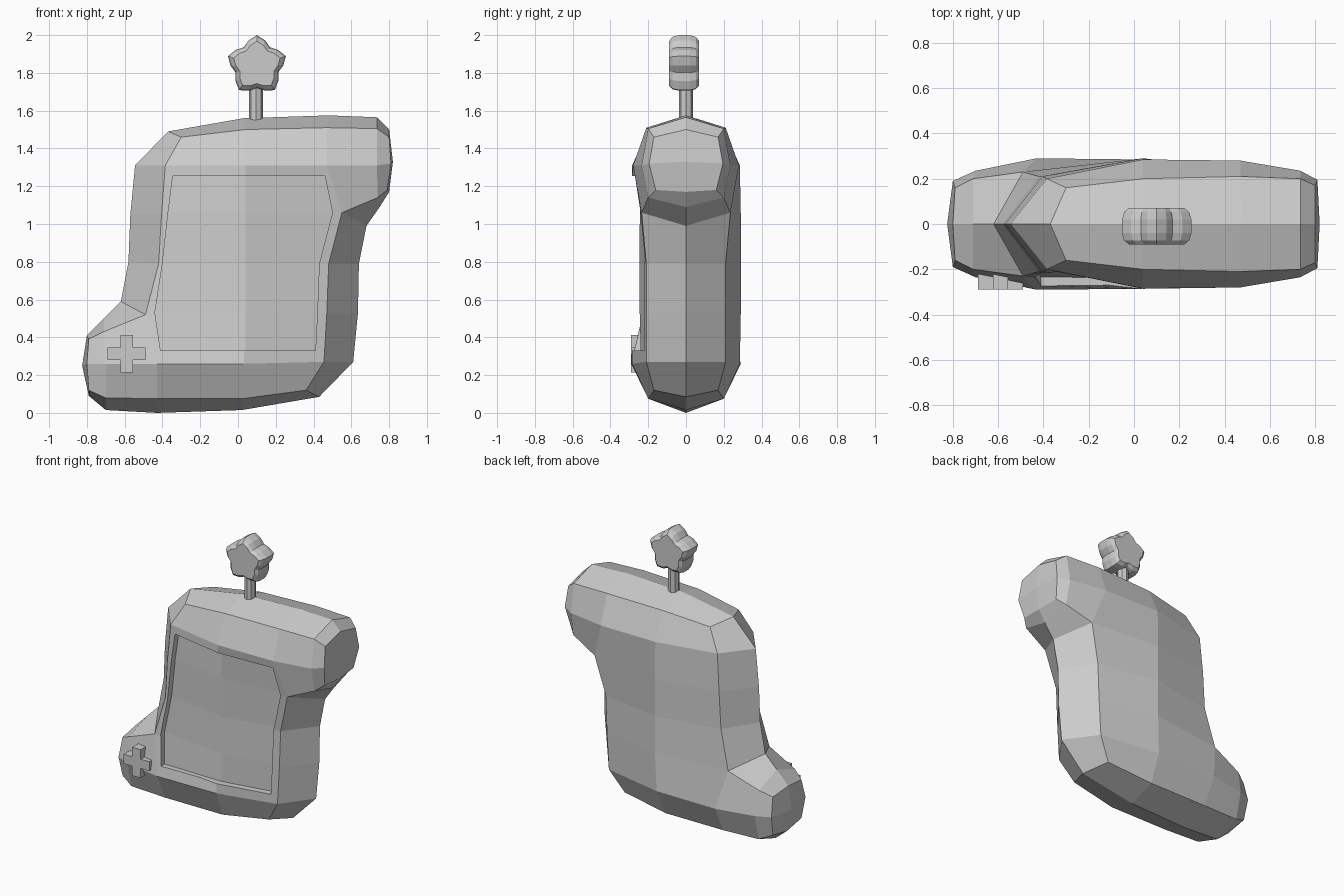
import bpy, bmesh, math
from mathutils import Vector
from mathutils.bvhtree import BVHTree

if "Cube" in bpy.data.objects:
    bpy.data.objects.remove(bpy.data.objects["Cube"])


def make_object(name, verts, faces):
    bm = bmesh.new()
    vs = [bm.verts.new(v) for v in verts]
    for f in faces:
        bm.faces.new([vs[i] for i in f])
    bmesh.ops.recalc_face_normals(bm, faces=bm.faces)
    me = bpy.data.meshes.new(name)
    bm.to_mesh(me)
    bm.free()
    ob = bpy.data.objects.new(name, me)
    bpy.context.collection.objects.link(ob)
    return ob


def loft(name, rings):
    """Closed solid from equal-length rings of points."""
    n = len(rings[0])
    verts = [p for r in rings for p in r]
    faces = [list(range(n)), list(range(len(verts) - n, len(verts)))]
    for k in range(len(rings) - 1):
        for i in range(n):
            j = (i + 1) % n
            faces.append([k * n + i, k * n + j, (k + 1) * n + j, (k + 1) * n + i])
    return make_object(name, verts, faces)


# Body: silhouette ridge at y = 0 (x, z)
ridge = [(-.37, 1.49), (.03, 1.56), (.48, 1.575), (.735, 1.565), (.80, 1.50), (.82, 1.33),
         (.80, 1.17), (.75, 1.09), (.68, .99), (.64, .79), (.635, .53), (.61, .27),
         (.43, .085), (.02, .015), (-.43, 0), (-.70, .015), (-.79, .09), (-.825, .25),
         (-.80, .41), (-.71, .50), (-.62, .59), (-.58, .80), (-.57, 1.05), (-.545, 1.31)]
# Matching shoulder ring (x, z, half depth)
shoulder = [(-.30, 1.46, .16), (.04, 1.50, .20), (.47, 1.51, .21), (.735, 1.505, .20),
            (.80, 1.46, .17), (.81, 1.32, .195), (.79, 1.18, .16), (.74, 1.14, .20),
            (.55, 1.06, .235), (.48, .79, .21), (.47, .53, .21), (.455, .27, .21),
            (.36, .12, .17), (.02, .075, .20), (-.43, .075, .20), (-.70, .08, .19),
            (-.79, .12, .16), (-.80, .26, .19), (-.79, .39, .16), (-.71, .43, .20),
            (-.49, .52, .23), (-.42, .79, .21), (-.405, 1.05, .21), (-.385, 1.31, .20)]
# Points inside the broad face
inside = [(.04, 1.31, .285), (.47, 1.31, .28), (.735, 1.31, .235), (.04, 1.05, .29),
          (.04, .79, .29), (.04, .53, .29), (.03, .26, .285), (-.43, .26, .29), (-.70, .26, .235)]
a, b, d, c1, c2, c3, c4, t1, t2 = range(24, 33)
cap = [(0, 1, a, 23), (1, 2, b, a), (2, 3, d, b), (3, 4, 5, d), (d, 5, 6, 7), (b, d, 7, 8),
       (a, b, 8, c1), (23, a, c1, 22), (22, c1, c2, 21), (c1, 8, 9, c2), (21, c2, c3, 20),
       (c2, 9, 10, c3), (c3, 10, 11, c4), (20, c3, c4, t1), (c4, 11, 12, 13), (t1, c4, 13, 14),
       (t2, t1, 14, 15), (17, t2, 15, 16), (19, 20, t1, t2), (18, 19, t2, 17)]
N = len(ridge)
verts = [(x, 0, z) for x, z in ridge]
faces = []
for side in (-1, 1):
    o = len(verts)
    verts += [(x, side * y, z) for x, z, y in shoulder + inside]
    faces += [[i, (i + 1) % N, o + (i + 1) % N, o + i] for i in range(N)]
    faces += [[o + i for i in f] for f in cap]
body = make_object("body", verts, faces)

# Recessed front panel: cutter floor follows the body surface
bvh = BVHTree.FromPolygons([Vector(v) for v in verts], faces)
DEPTH = .045
rows = [(1.255, -.345, .46), (1.06, -.37, .50), (.79, -.40, .43), (.53, -.44, .42), (.33, -.41, .41)]
cut_rings = []
for z, xl, xr in rows:
    ring = []
    for x in (xl, .04, xr):
        hit = bvh.ray_cast(Vector((x, -1, z)), Vector((0, 1, 0)))[0]
        ring.append((x, hit.y + DEPTH, z))
    cut_rings.append(ring + [(xr, -.5, z), (.04, -.5, z), (xl, -.5, z)])
cutter = loft("panel_cutter", cut_rings)
cutter.hide_render = True
mod = body.modifiers.new("panel", 'BOOLEAN')
mod.operation, mod.solver, mod.object = 'DIFFERENCE', 'EXACT', cutter
bpy.context.view_layer.objects.active = body
body.select_set(True)
bpy.ops.object.modifier_apply(modifier=mod.name)
bpy.data.objects.remove(cutter)

# Raised cross button on the toe
s, w = .1, .033
quarter = [(s, -w), (s, w), (w, w)]
outline = []
for k in range(4):
    co, si = math.cos(k * math.pi / 2), math.sin(k * math.pi / 2)
    outline += [(x * co - z * si - .59, x * si + z * co + .313) for x, z in quarter]
loft("cross_button", [[(x, y, z) for x, z in outline] for y in (-.29, -.18)])

# Antenna stem
stem = [(.095 + .038 * math.cos(t * math.pi / 4), .038 * math.sin(t * math.pi / 4)) for t in range(8)]
loft("antenna_stem", [[(x, y, z) for x, y in stem] for z in (1.5, 1.74)])

# Rounded star on the antenna
rings = []
for y, k in [(-.08, .8), (-.062, .94), (-.03, 1), (.03, 1), (.062, .94), (.08, .8)]:
    ring = []
    for i in range(20):
        t = math.pi / 2 + i * math.pi / 10
        r = k * (.14 + .021 * math.cos(5 * (t - math.pi / 2)))
        ring.append((.1 + r * math.cos(t), y - .01, 1.839 + r * math.sin(t)))
    rings.append(ring)
loft("antenna_star", rings)
